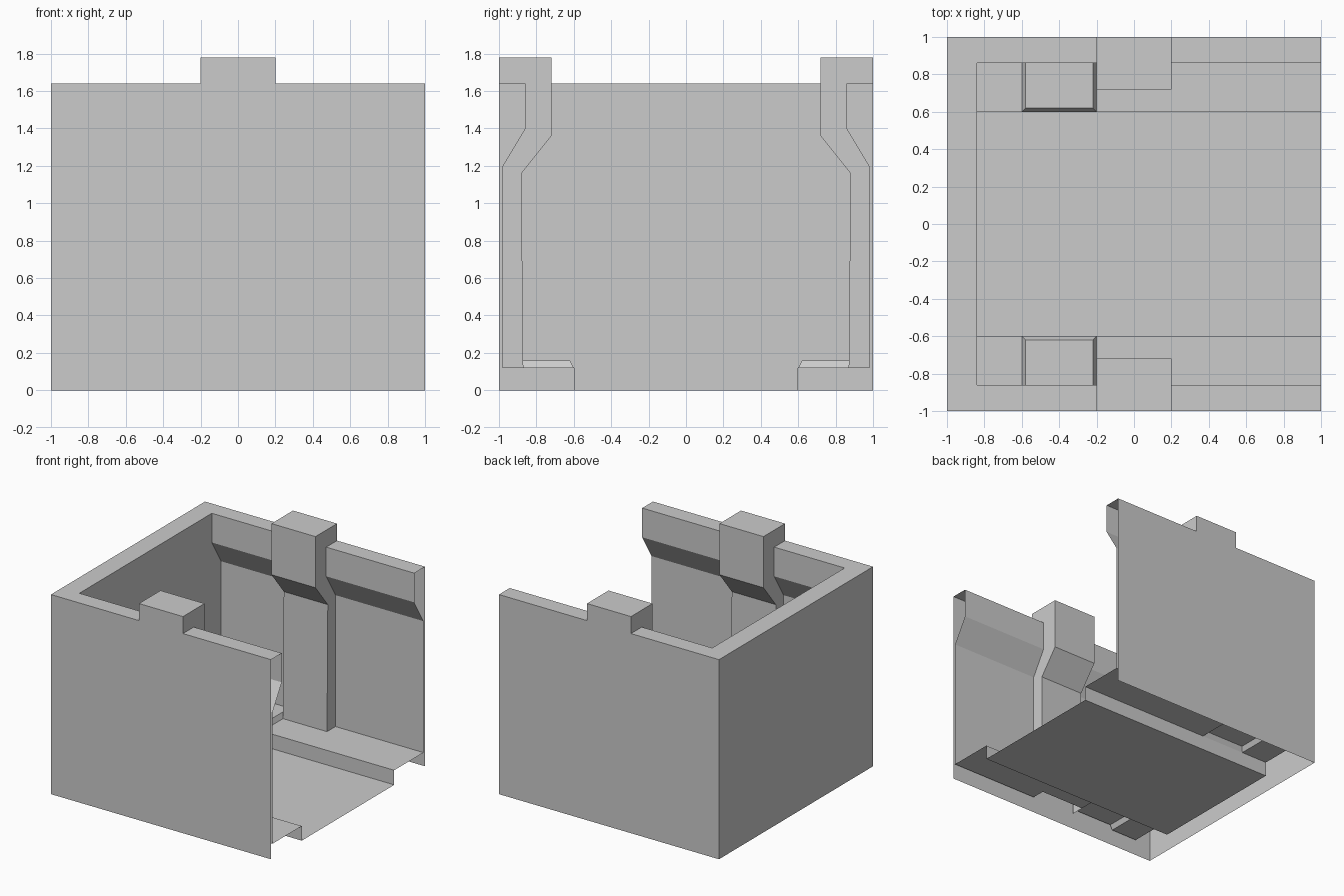
import bpy, bmesh

if "Cube" in bpy.data.objects:
    bpy.data.objects.remove(bpy.data.objects["Cube"])


def make_part(name, faces):
    """Build the back half from polygons and mirror it to the front."""
    bm = bmesh.new()
    for pts in faces:
        bm.faces.new([bm.verts.new(p) for p in pts])
    bmesh.ops.remove_doubles(bm, verts=bm.verts, dist=0.0005)
    mesh = bpy.data.meshes.new(name)
    bm.to_mesh(mesh)
    bm.free()
    ob = bpy.data.objects.new(name, mesh)
    bpy.context.collection.objects.link(ob)
    mod = ob.modifiers.new("mirror_front_back", 'MIRROR')
    mod.use_axis = (False, True, False)
    return ob


def strip(profile, x0, x1):
    """Sweep an open (y, z) profile along x as a thin sheet."""
    return [[(x0, *p), (x0, *q), (x1, *q), (x1, *p)]
            for p, q in zip(profile, profile[1:])]


def panel(profile, x, flip=False):
    pts = [(x, y, z) for y, z in profile]
    return pts[::-1] if flip else pts


H, TOP, LEDGE, PAD = 1.64, 1.78, 0.12, 0.16
inner = [(0.86, H), (0.86, 1.40), (0.98, 1.20), (0.98, LEDGE)]
base = [(0.6, LEDGE), (0.6, 0), (0, 0)]
outer = [(1, 0), (1, H)]
column = [(1, TOP), (0.72, TOP), (0.72, 1.36), (0.88, 1.16), (0.87, LEDGE)]

# Side wall, ledge and floor, with an opening under the raised pad
shell = strip(outer + inner + base, -0.84, -0.6)
shell += strip(outer + inner[:3] + [(0.98, PAD)], -0.6, -0.2)
shell += strip(base, -0.6, -0.2)
shell += strip(base, -0.2, 0.2)
shell += strip(outer + inner + base, 0.2, 1)

# Thick end wall
shell += strip(outer + [(0, H)], -1, -0.84)
shell.append(panel(outer + [(0, H), (0, 0)], -1, flip=True))
shell.append(panel([(0, H)] + base[::-1] + inner[::-1], -0.84))
make_part("walls_and_floor", shell)

# Pillar with its stepped top and foot
pillar = strip([(1, 0)] + column + [(0.6, LEDGE)], -0.2, 0.2)
side = column + inner[::-1] + [(1, H)]
pillar += [panel(side, 0.2), panel(side, -0.2, flip=True)]
make_part("pillars", pillar)

# Raised pad with bevelled edges on the ledge
b = [(-0.6, 0.6, LEDGE), (-0.2, 0.6, LEDGE), (-0.2, 0.98, LEDGE), (-0.6, 0.98, LEDGE)]
t = [(-0.58, 0.62, PAD), (-0.22, 0.62, PAD), (-0.22, 0.98, PAD), (-0.58, 0.98, PAD)]
pad = [t] + [[b[i], b[j], t[j], t[i]] for i, j in ((0, 1), (1, 2), (3, 0))]
make_part("raised_pads", pad)
